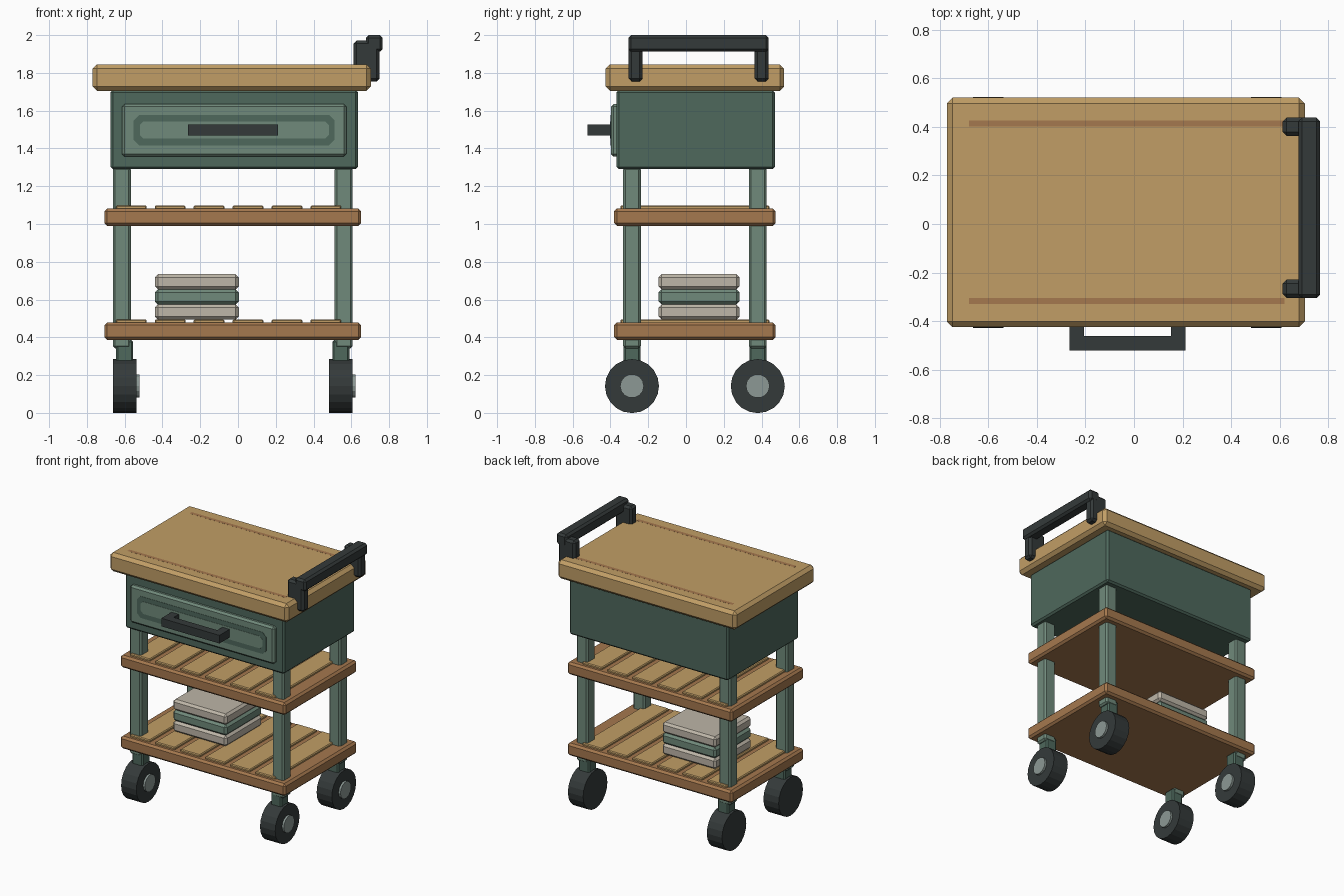
import bpy, bmesh, math
from mathutils import Matrix

cube = bpy.data.objects.get("Cube")
if cube:
    bpy.data.objects.remove(cube, do_unlink=True)

CX, CY = -0.028, 0.047   # centre of the frame (the handle overhangs one side)


def make_material(name, rgb):
    lin = [((c / 255 + 0.055) / 1.055) ** 2.4 for c in rgb] + [1.0]
    m = bpy.data.materials.new(name)
    m.use_nodes = True
    m.diffuse_color = lin
    bsdf = m.node_tree.nodes["Principled BSDF"]
    bsdf.inputs["Base Color"].default_value = lin
    bsdf.inputs["Roughness"].default_value = 0.8
    return m


TAN = make_material("light wood", (193, 158, 102))
BROWN = make_material("brown wood", (165, 120, 78))
SAGE = make_material("sage green", (112, 138, 123))
GREEN = make_material("dark green", (78, 104, 92))
BLACK = make_material("charcoal", (52, 58, 58))
GREY = make_material("hub grey", (140, 153, 149))
LINEN = make_material("linen", (190, 182, 168))


def finish(name, bm, mat):
    bmesh.ops.recalc_face_normals(bm, faces=bm.faces)
    mesh = bpy.data.meshes.new(name)
    bm.to_mesh(mesh)
    bm.free()
    mesh.materials.append(mat)
    ob = bpy.data.objects.new(name, mesh)
    bpy.context.collection.objects.link(ob)
    return ob


def box(name, mat, x, y, z, bevel=0.0):
    """Box from (min, max) ranges with an optional chamfer."""
    bm = bmesh.new()
    bmesh.ops.create_cube(bm, size=1)
    for v in bm.verts:
        for i, (lo, hi) in enumerate((x, y, z)):
            v.co[i] = (lo + hi) / 2 + v.co[i] * (hi - lo)
    ob = finish(name, bm, mat)
    if bevel:
        mod = ob.modifiers.new("chamfer", 'BEVEL')
        mod.width = bevel
        mod.segments = 1
    return ob


def around(c, size):
    return (c - size / 2, c + size / 2)


def disc(name, mat, sides, radius, x, y, z):
    """Cylinder lying along x."""
    bm = bmesh.new()
    place = Matrix.Translation((sum(x) / 2, y, z)) @ Matrix.Rotation(math.pi / 2, 4, 'Y')
    bmesh.ops.create_cone(bm, cap_ends=True, segments=sides, radius1=radius,
                          radius2=radius, depth=x[1] - x[0], matrix=place)
    return finish(name, bm, mat)


def panel(name, mat, x, z, cut, y_back, y_front):
    """Thin plate facing the front, with clipped corners."""
    (x0, x1), (z0, z1) = x, z
    pts = [(x0 + cut, z0), (x1 - cut, z0), (x1, z0 + cut), (x1, z1 - cut),
           (x1 - cut, z1), (x0 + cut, z1), (x0, z1 - cut), (x0, z0 + cut)]
    bm = bmesh.new()
    face = bm.faces.new([bm.verts.new((px, y_back, pz)) for px, pz in pts])
    ext = bmesh.ops.extrude_face_region(bm, geom=[face])
    for v in ext["geom"]:
        if isinstance(v, bmesh.types.BMVert):
            v.co.y = y_front
    return finish(name, bm, mat)


# Worktop with two inlaid strips
box("worktop", TAN, (-0.77, 0.703), (-0.425, 0.52), (1.705, 1.845), 0.023)
for side, y in (("front", -0.317), ("back", 0.414)):
    box(side + "_inlay", BROWN, (-0.68, 0.62), around(y, 0.026), (1.84, 1.8455))

# Drawer cabinet
box("cabinet", GREEN, (-0.675, 0.636), (-0.368, 0.47), (1.29, 1.71), 0.013)
box("drawer_front", SAGE, (-0.615, 0.574), (-0.398, -0.35), (1.357, 1.635), 0.014)
panel("drawer_groove", GREEN, (-0.553, 0.512), (1.416, 1.577), 0.03, -0.395, -0.4)
panel("drawer_panel", SAGE, (-0.52, 0.482), (1.452, 1.543), 0.02, -0.396, -0.402)

# Drawer pull
box("pull_bar", BLACK, (-0.266, 0.212), (-0.521, -0.461), (1.468, 1.528))
for side, x in (("right", -0.236), ("left", 0.182)):
    box(side + "_pull_post", BLACK, around(x, 0.06), (-0.465, -0.39), (1.468, 1.528))

# Slatted shelves
for level, z in (("lower", 0.387), ("upper", 0.99)):
    box(level + "_shelf", BROWN, around(CX, 1.36), around(CY, 0.855), (z, z + 0.092), 0.015)
    for i in range(6):
        box(f"{level}_slat_{i + 1}", TAN, around(-0.05 + 0.206 * (i - 2.5), 0.163),
            around(CY, 0.79), (z + 0.08, z + 0.108), 0.006)

# Legs and casters
for sx, lr in ((-1, "right"), (1, "left")):
    for sy, fb in ((-1, "front"), (1, "back")):
        tag = f"{fb}_{lr}"
        y = CY + sy * 0.333
        lx = CX + sx * 0.587
        wx = CX + sx * 0.572
        box(tag + "_leg", SAGE, around(lx, 0.096), around(y, 0.094), (0.342, 1.3), 0.012)
        box(tag + "_caster_stem", GREEN, around(wx, 0.09), around(y, 0.09), (0.25, 0.385), 0.01)
        disc(tag + "_wheel", BLACK, 20, 0.143, around(wx, 0.125), y, 0.142)
        disc(tag + "_hub", GREY, 14, 0.063, (wx + 0.04, wx + 0.078), y, 0.142)

# Folded towels
for i, mat in enumerate((LINEN, SAGE, LINEN)):
    z = 0.494 + i * 0.08
    box(f"towel_{i + 1}", mat, (-0.44, 0.004), (-0.145, 0.283), (z, z + 0.08), 0.016)

# Push handle
box("handle_bar", BLACK, (0.677, 0.766), (-0.305, 0.438), (1.912, 2.0), 0.015)
for fb, y in (("front", -0.267), ("back", 0.4)):
    box(fb + "_handle_bracket", BLACK, (0.612, 0.75), around(y, 0.075), (1.755, 1.972), 0.016)
